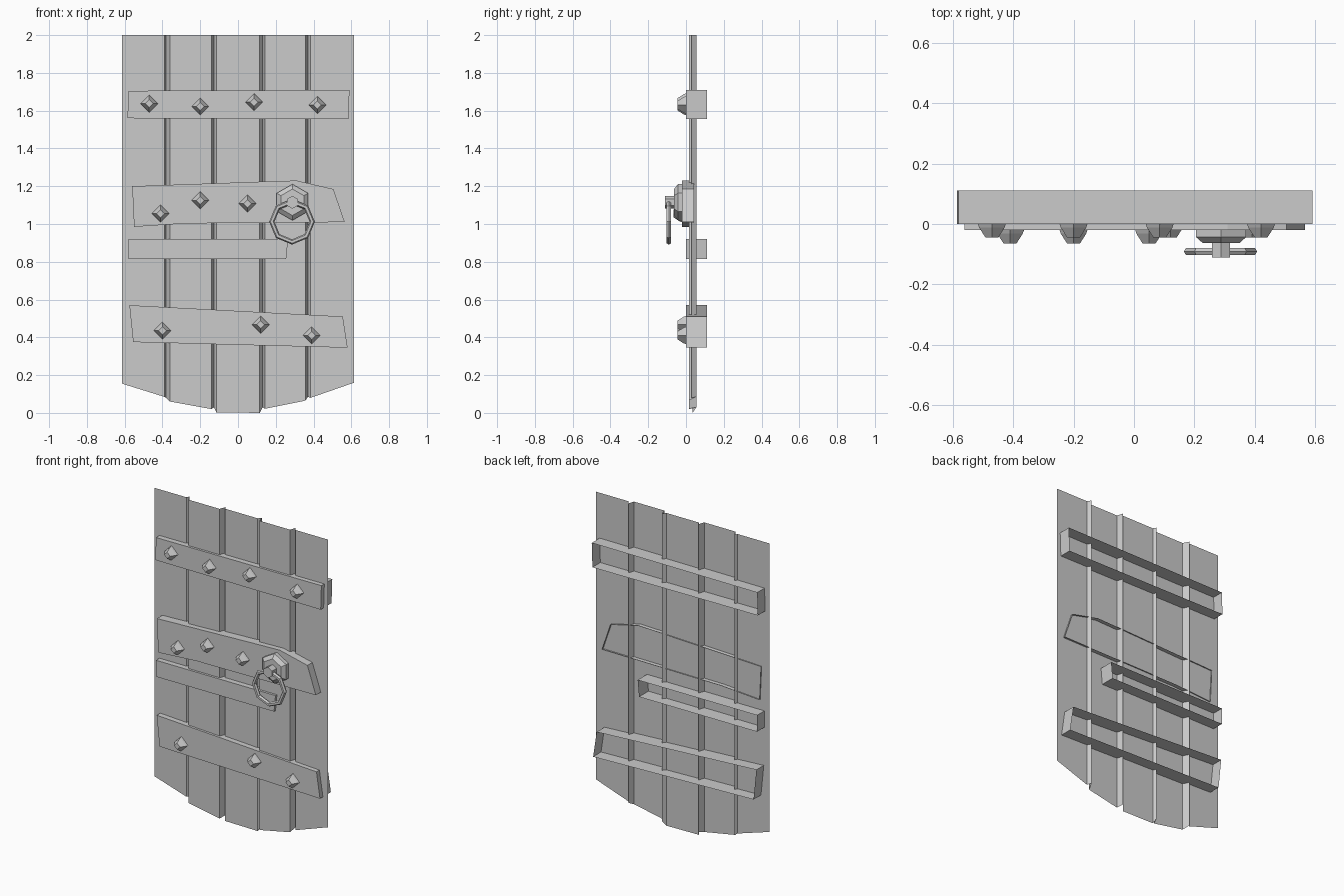
import bpy, bmesh, math
from mathutils import Matrix

if "Cube" in bpy.data.objects:
    bpy.data.objects.remove(bpy.data.objects["Cube"])


def make(name, bm, fix_normals=False):
    if fix_normals:
        bmesh.ops.recalc_face_normals(bm, faces=bm.faces)
    me = bpy.data.meshes.new(name)
    bm.to_mesh(me)
    bm.free()
    ob = bpy.data.objects.new(name, me)
    bpy.context.collection.objects.link(ob)
    return ob


def bar(name, outline, y0, y1):
    """Open-backed slab: outline in x/z (counter-clockwise from the front)."""
    bm = bmesh.new()
    front = [bm.verts.new((x, y0, z)) for x, z in outline]
    back = [bm.verts.new((x, y1, z)) for x, z in outline]
    bm.faces.new(front)
    n = len(front)
    for i in range(n):
        j = (i + 1) % n
        bm.faces.new((front[j], front[i], back[i], back[j]))
    return make(name, bm)


def lathe(name, sides, rings, x, z, turn=0.0):
    """Faceted boss pointing to -y: rings of (radius, y), capped in front."""
    bm = bmesh.new()
    loops = []
    for r, y in rings:
        loops.append([bm.verts.new((x + r * math.cos(turn + 2 * math.pi * i / sides), y,
                                    z + r * math.sin(turn + 2 * math.pi * i / sides)))
                      for i in range(sides)])
    for a, b in zip(loops, loops[1:]):
        for i in range(sides):
            j = (i + 1) % sides
            bm.faces.new((a[i], a[j], b[j], b[i]))
    bm.faces.new(loops[-1])
    return make(name, bm)


# Planks: one pleated sheet with V grooves (x, y, bottom z)
profile = [(-0.615, 0.035, 0.155), (-0.39, 0.035, 0.085), (-0.38, 0.053, 0.08),
           (-0.36, 0.015, 0.06), (-0.14, 0.015, 0.02), (-0.127, 0.055, 0.03),
           (-0.115, 0.035, 0.003), (0.115, 0.035, 0.0), (0.13, 0.055, 0.03),
           (0.143, 0.015, 0.022), (0.357, 0.015, 0.065), (0.37, 0.055, 0.085),
           (0.385, 0.03, 0.08), (0.615, 0.03, 0.16)]
bm = bmesh.new()
low = [bm.verts.new((x, y, z)) for x, y, z in profile]
high = [bm.verts.new((x, y, 2.0)) for x, y, z in profile]
for i in range(len(profile) - 1):
    bm.faces.new((low[i], low[i + 1], high[i + 1], high[i]))
make("door_planks", bm)

# Cross bars
bar("top_crossbar", [(-0.585, 1.56), (0.585, 1.555), (0.59, 1.71), (-0.58, 1.705)], 0, 0.11)
bar("handle_crossbar", [(-0.55, 0.985), (-0.28, 1.003), (0.565, 1.01), (0.505, 1.185),
                        (0.31, 1.23), (0.145, 1.225), (-0.56, 1.2)], -0.02, 0.042)
bar("short_crossbar", [(-0.58, 0.815), (0.255, 0.815), (0.265, 0.92), (-0.58, 0.92)], 0, 0.11)
bar("bottom_crossbar", [(-0.555, 0.375), (0.58, 0.345), (0.555, 0.51), (-0.1, 0.545),
                        (-0.575, 0.57)], 0, 0.11)

# Diamond studs (x, z, surface y)
studs = [(-0.47, 1.637, 0), (-0.2, 1.622, 0), (0.085, 1.645, 0), (0.42, 1.63, 0),
         (-0.41, 1.055, -0.02), (-0.2, 1.125, -0.02), (0.05, 1.108, -0.02),
         (-0.4, 0.435, 0), (0.12, 0.467, 0), (0.39, 0.41, 0)]
for i, (x, z, y) in enumerate(studs):
    lathe(f"stud_{i + 1}", 4, [(0.046, y), (0.042, y - 0.012), (0.021, y - 0.045)], x, z)

# Handle plate and knob
lathe("handle_plate", 6, [(0.096, -0.02), (0.096, -0.043), (0.07, -0.063)], 0.288, 1.115, math.pi / 6)
lathe("handle_knob", 6, [(0.034, -0.06), (0.034, -0.11)], 0.288, 1.115, math.pi / 6)

# Ring handle: octagonal ring with a six-sided section
bpy.ops.mesh.primitive_torus_add(major_segments=8, minor_segments=6,
                                 major_radius=0.107, minor_radius=0.014)
ring = bpy.context.object
ring.name = "ring_handle"
ring.data.transform(Matrix.Translation((0.286, -0.091, 1.012)) @ Matrix.Rotation(math.pi / 2, 4, 'X'))
for p in ring.data.polygons:
    p.use_smooth = False
